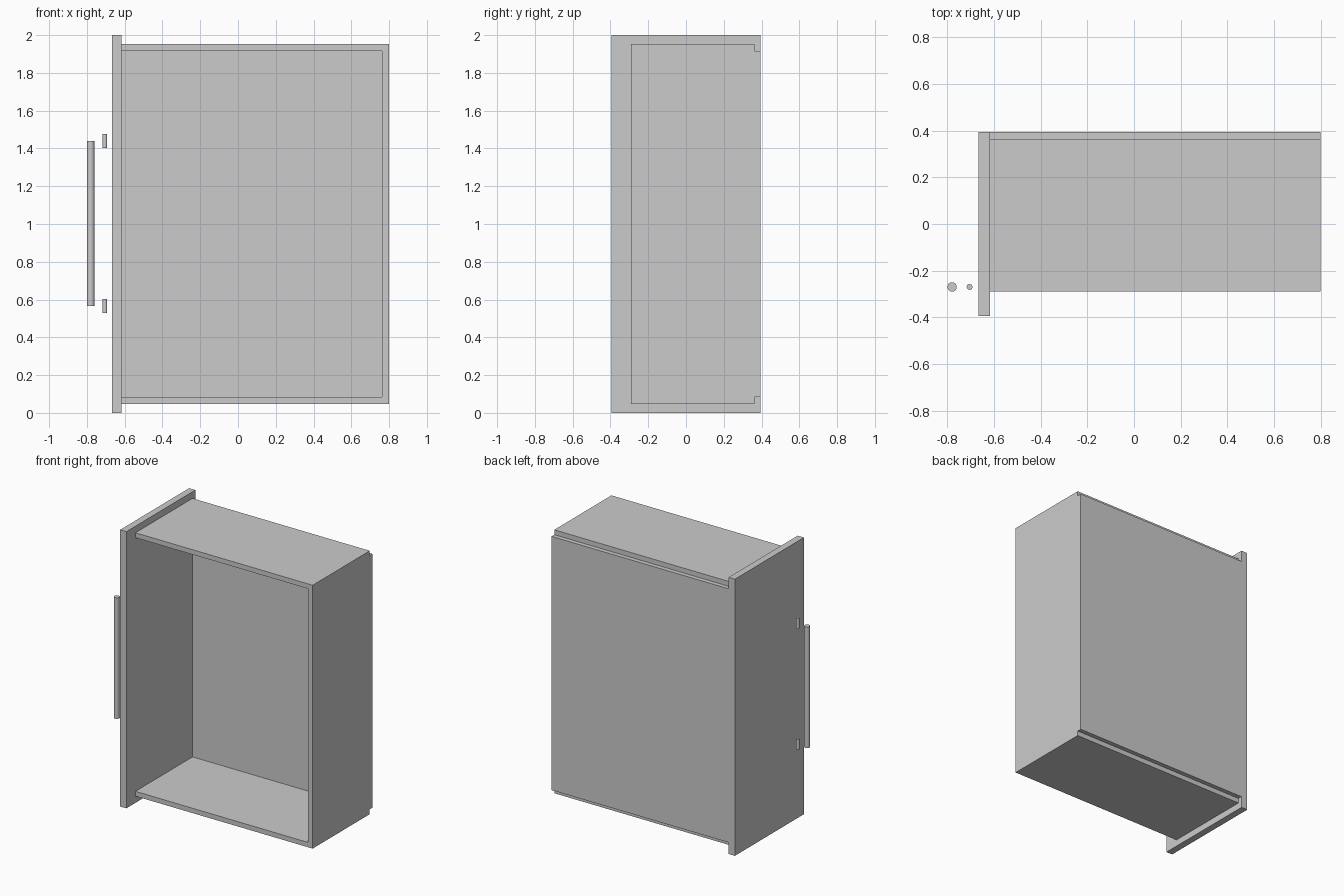
import bpy
import math

if "Cube" in bpy.data.objects:
    bpy.data.objects.remove(bpy.data.objects["Cube"])


def box(name, x, y, z):
    """Box spanning the given (min, max) ranges."""
    bpy.ops.mesh.primitive_cube_add(size=1, location=[sum(r) / 2 for r in (x, y, z)])
    ob = bpy.context.object
    ob.name = name
    ob.scale = [r[1] - r[0] for r in (x, y, z)]
    bpy.ops.object.transform_apply(location=False, rotation=False, scale=True)


def rod(name, x, y, z, radius):
    """Upright cylinder spanning the z range."""
    bpy.ops.mesh.primitive_cylinder_add(vertices=32, radius=radius, depth=z[1] - z[0],
                                        location=(x, y, sum(z) / 2))
    bpy.context.object.name = name
    bpy.ops.object.shade_smooth_by_angle(angle=math.radians(30))


FACE_X = -0.617   # inner side of the drawer front
END_X = 0.80
OPEN_Y, FLOOR_Y, BACK_Y = -0.29, 0.362, 0.394

# Drawer front
box("drawer_front", (-0.667, FACE_X), (-BACK_Y, BACK_Y), (0, 2))

# Side walls, mirrored about z = 1
for side, sign in (("upper", 1), ("lower", -1)):
    z = sorted((1 + sign * 0.917, 1 + sign * 0.952))
    box(side + "_side_wall", (FACE_X, END_X), (OPEN_Y, FLOOR_Y), z)

# End wall and drawer floor
box("end_wall", (0.763, END_X), (OPEN_Y, FLOOR_Y), (0.083, 1.917))
box("drawer_floor", (FACE_X, END_X), (FLOOR_Y, BACK_Y), (0.083, 1.917))

# Handle bar and its two mounts
rod("handle_bar", -0.78, -0.27, (0.565, 1.44), 0.02)
for side, z in (("upper", 1.44), ("lower", 0.567)):
    rod(side + "_handle_mount", -0.705, -0.27, (z - 0.037, z + 0.037), 0.0125)
